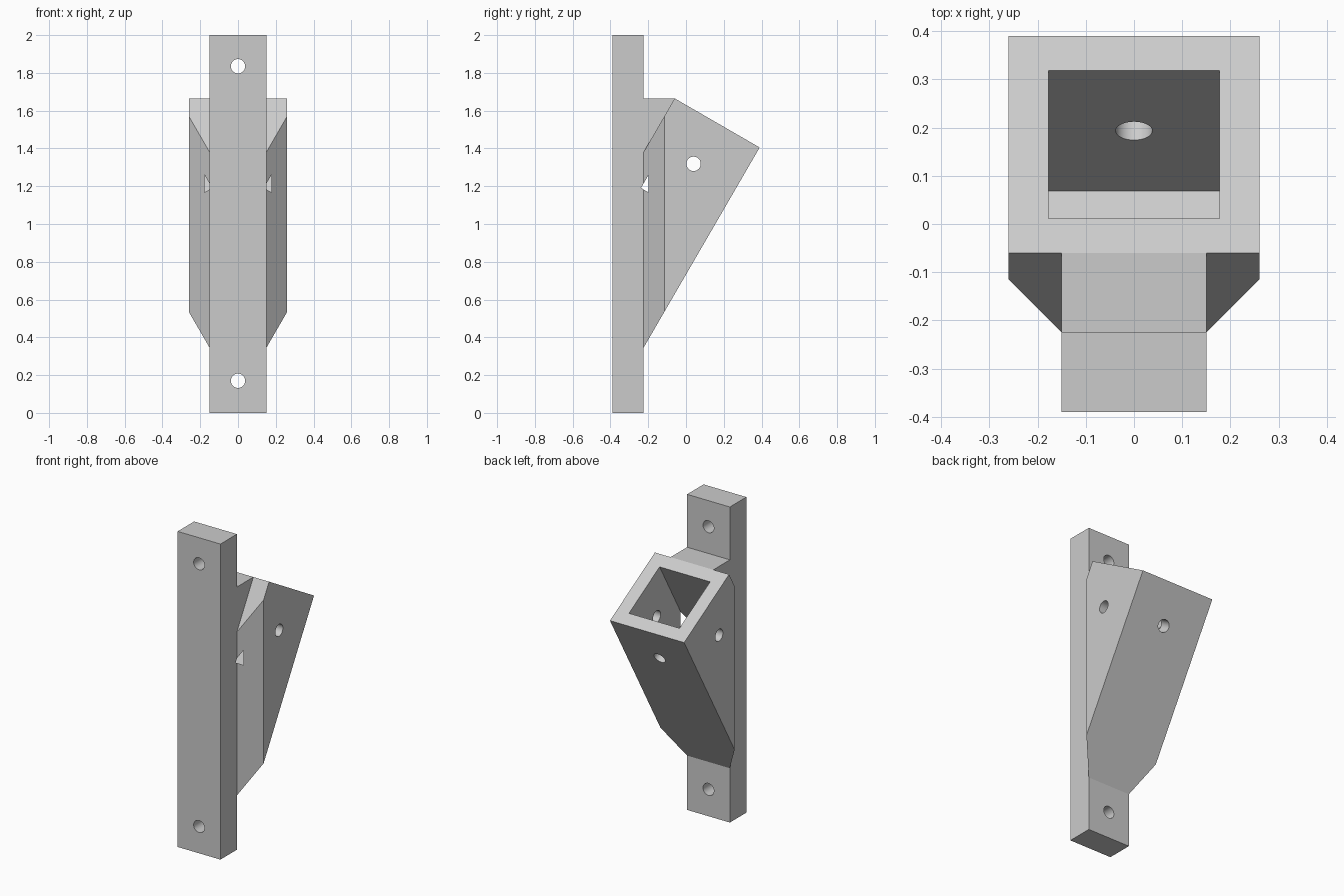
import bpy
import bmesh
from math import radians, sin, cos
from mathutils import Vector

if "Cube" in bpy.data.objects:
    bpy.data.objects.remove(bpy.data.objects["Cube"], do_unlink=True)

TILT = radians(30)
BAR_W, BAR_FRONT, BAR_BACK = 0.15, -0.39, -0.225
TUBE_W, POCKET, DEPTH, HOLE = 0.26, 0.354, 0.5, 0.038

grey = bpy.data.materials.new("light grey plastic")
grey.use_nodes = True
grey.diffuse_color = (0.6, 0.6, 0.6, 1)
grey.node_tree.nodes["Principled BSDF"].inputs["Base Color"].default_value = (0.6, 0.6, 0.6, 1)


def prism(name, points, to_3d, lo, hi):
    """Extrude a 2D outline from lo to hi; to_3d places (a, b, extrusion)."""
    bm = bmesh.new()
    face = bm.faces.new([bm.verts.new(to_3d(a, b, lo)) for a, b in points])
    move = Vector(to_3d(0, 0, hi)) - Vector(to_3d(0, 0, lo))
    top = bmesh.ops.extrude_face_region(bm, geom=[face])["geom"]
    bmesh.ops.translate(bm, vec=move, verts=[v for v in top if isinstance(v, bmesh.types.BMVert)])
    bmesh.ops.recalc_face_normals(bm, faces=bm.faces)
    mesh = bpy.data.meshes.new(name)
    bm.to_mesh(mesh)
    bm.free()
    obj = bpy.data.objects.new(name, mesh)
    bpy.context.collection.objects.link(obj)
    mesh.materials.append(grey)
    return obj


def side(y, z, x):
    return (x, y, z)


def plan(x, y, z):
    return (x, y, z)


def combine(target, tool, operation):
    mod = target.modifiers.new("combine", "BOOLEAN")
    mod.operation, mod.solver, mod.object = operation, "EXACT", tool
    bpy.context.view_layer.objects.active = target
    bpy.ops.object.modifier_apply(modifier=mod.name)
    bpy.data.objects.remove(tool, do_unlink=True)


def drill(target, location, angles, depth):
    bpy.ops.mesh.primitive_cylinder_add(vertices=48, radius=HOLE, depth=depth,
                                        location=location, rotation=angles)
    tool = bpy.context.object
    tool.data.materials.append(grey)
    combine(target, tool, "DIFFERENCE")


# Tilted socket body, its front corners trimmed by a chamfered plan outline
bracket = prism("mounting_bracket",
                [(-0.30, 0.215), (0.39, 1.405), (-0.06, 1.665), (-0.30, 1.25)],
                side, -TUBE_W, TUBE_W)
outline = prism("chamfer_outline",
                [(-BAR_W, -0.3), (BAR_W, -0.3), (BAR_W, BAR_BACK), (0.26, -0.115),
                 (0.26, 0.6), (-0.26, 0.6), (-0.26, -0.115), (-BAR_W, BAR_BACK)],
                plan, -0.2, 2.2)
combine(bracket, outline, "INTERSECT")

# Flat-topped web joining the socket to the bar
web = prism("web", [(-0.3, 1.2), (-0.1, 1.3), (-0.06, 1.665), (-0.3, 1.665)],
            side, -BAR_W, BAR_W)
combine(bracket, web, "UNION")

# Upright mounting bar
bar = prism("bar", [(BAR_FRONT, 0), (BAR_BACK, 0), (BAR_BACK, 2), (BAR_FRONT, 2)],
            side, -BAR_W, BAR_W)
combine(bracket, bar, "UNION")

# Square pocket sunk along the tilted axis
axis = Vector((0, sin(TILT), cos(TILT)))
outward = Vector((0, cos(TILT), -sin(TILT)))
rim = Vector((0, 0.165, 1.535))
bpy.ops.mesh.primitive_cube_add(size=1, location=rim, rotation=(-TILT, 0, 0))
pocket = bpy.context.object
pocket.scale = (POCKET, POCKET, 2 * DEPTH)
pocket.data.materials.append(grey)
bpy.context.view_layer.update()
combine(bracket, pocket, "DIFFERENCE")

# Screw holes: two through the bar, one across the socket, one in its back wall
for z in (0.17, 1.835):
    drill(bracket, (0, -0.3, z), (radians(90), 0, 0), 0.5)
middle = rim - axis * DEPTH / 2
drill(bracket, middle, (0, radians(90), 0), 1)
drill(bracket, middle + outward * 0.25, (-TILT - radians(90), 0, 0), 0.3)

# Smooth hole walls, crisp edges elsewhere
bpy.ops.object.select_all(action="DESELECT")
bracket.select_set(True)
bpy.context.view_layer.objects.active = bracket
bpy.ops.object.shade_smooth_by_angle(angle=radians(25))
